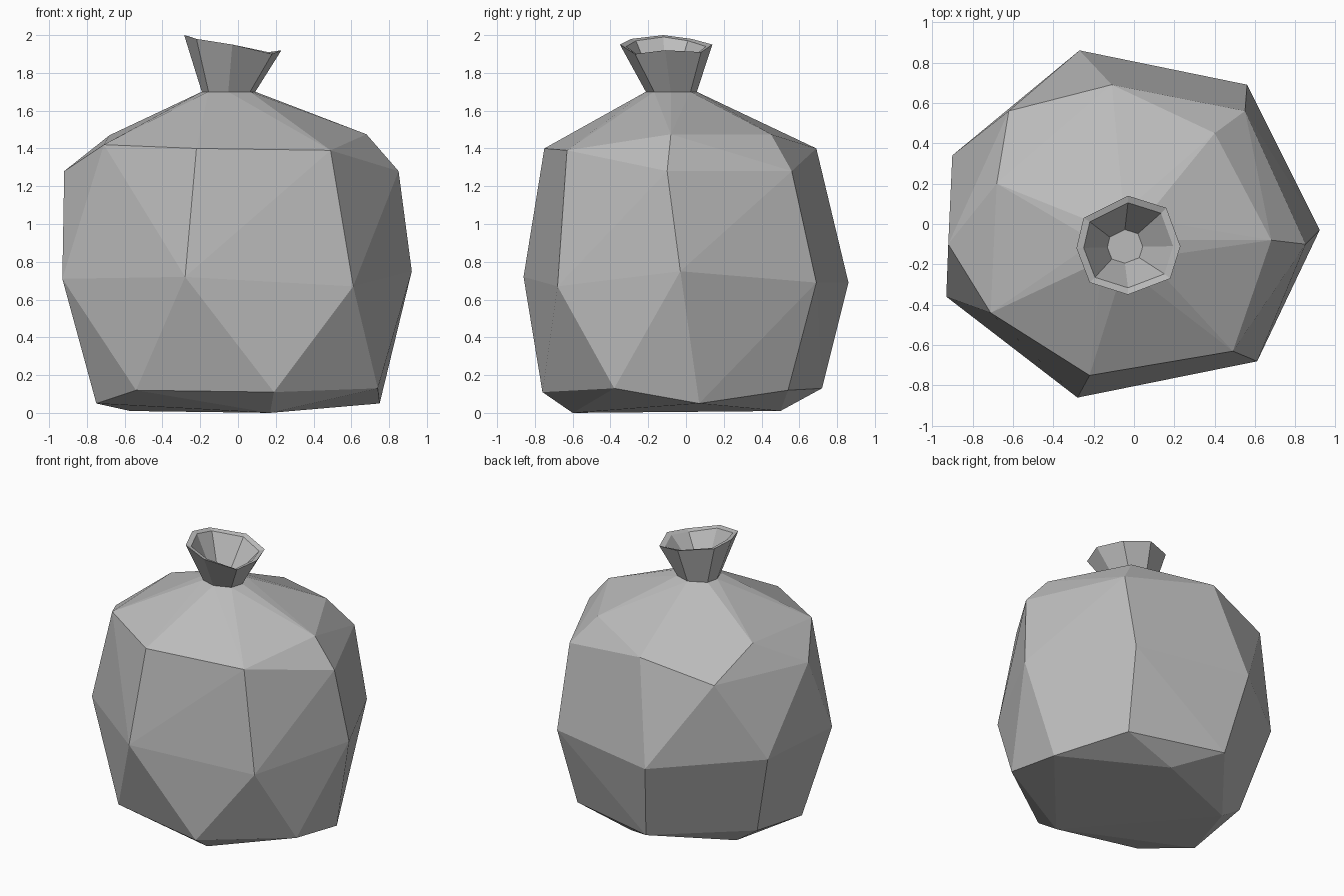
import bpy
import bmesh
import math
from mathutils import Vector

default_cube = bpy.data.objects.get("Cube")
if default_cube:
    bpy.data.objects.remove(default_cube, do_unlink=True)


def make_material(name, colour):
    material = bpy.data.materials.new(name)
    material.use_nodes = True
    material.diffuse_color = colour
    material.node_tree.nodes["Principled BSDF"].inputs["Base Color"].default_value = colour
    return material


def finish_object(name, bm, material):
    """Turn a bmesh into a flat shaded object with one material."""
    bmesh.ops.recalc_face_normals(bm, faces=bm.faces)
    mesh = bpy.data.meshes.new(name)
    bm.to_mesh(mesh)
    bm.free()
    mesh.materials.append(material)
    sack_part = bpy.data.objects.new(name, mesh)
    bpy.context.collection.objects.link(sack_part)
    return sack_part


def scaled_ring(ring, scale, shift_x, shift_y, height):
    """Shrink a ring towards the neck axis and flatten it at a height."""
    return [(x * scale + shift_x, y * scale + shift_y, height) for x, y, z in ring]


sack_grey = make_material("sack grey", (0.5, 0.5, 0.5, 1))

# Creases of the stuffed sack, from the ground up
base_corners = [(.17, -.6, 0), (.1, .5, .01), (-.57, .23, .01),
                (.75, .07, .05), (-.75, -.27, .05)]
low_corners = [(-.54, -.61, .12), (.19, -.76, .11), (.74, -.38, .13),
               (.5, .54, .12), (-.18, .72, .13), (-.73, .22, .12)]
belly_corners = [(-.27, .86, .69), (.56, .69, .69), (.92, -.03, .75), (.61, -.68, .67),
                 (-.28, -.86, .72), (-.93, -.36, .71), (-.9, .34, .73)]
shoulder_corners = [(.85, -.1, 1.28), (.55, .56, 1.28), (-.62, .56, 1.28), (-.92, -.1, 1.28)]
crown_corners = [(-.22, -.75, 1.4), (.49, -.63, 1.39), (.68, -.08, 1.475), (.4, .45, 1.475),
                 (-.11, .69, 1.4), (-.68, .2, 1.47), (-.71, -.44, 1.42)]

# Uneven lip of the gathered neck and the rings below it
lip = [(-.03, .14, 1.95), (.16, .08, 1.91), (.23, -.11, 1.92), (.18, -.27, 1.9),
       (-.03, -.35, 1.95), (-.22, -.29, 1.98), (-.285, -.12, 2), (-.25, .03, 1.98)]
tie = scaled_ring(lip, .55, -.035, -.02, 1.7)
pocket_floor = scaled_ring(lip, .34, -.035, -.075, 1.74)
inner_lip = [(x * .86 - .004, y * .86 - .015, z - .01) for x, y, z in lip]

# Body: tight skin around the creases
body = bmesh.new()
for corner in base_corners + low_corners + belly_corners + shoulder_corners + crown_corners + tie:
    body.verts.new(corner)
bmesh.ops.convex_hull(body, input=body.verts)
bmesh.ops.dissolve_limit(body, angle_limit=math.radians(3),
                         verts=body.verts, edges=body.edges)
finish_object("sack_body", body, sack_grey)

# Neck: flared skirt, thin lip and pocket joined ring to ring
neck = bmesh.new()
rings = [[neck.verts.new(Vector(point)) for point in ring]
         for ring in (tie, lip, inner_lip, pocket_floor)]
for lower, upper in zip(rings, rings[1:]):
    for i in range(len(lower)):
        j = (i + 1) % len(lower)
        neck.faces.new((lower[i], lower[j], upper[j], upper[i]))
neck.faces.new(rings[-1])
neck.faces.new(rings[0])
finish_object("sack_neck", neck, sack_grey)
